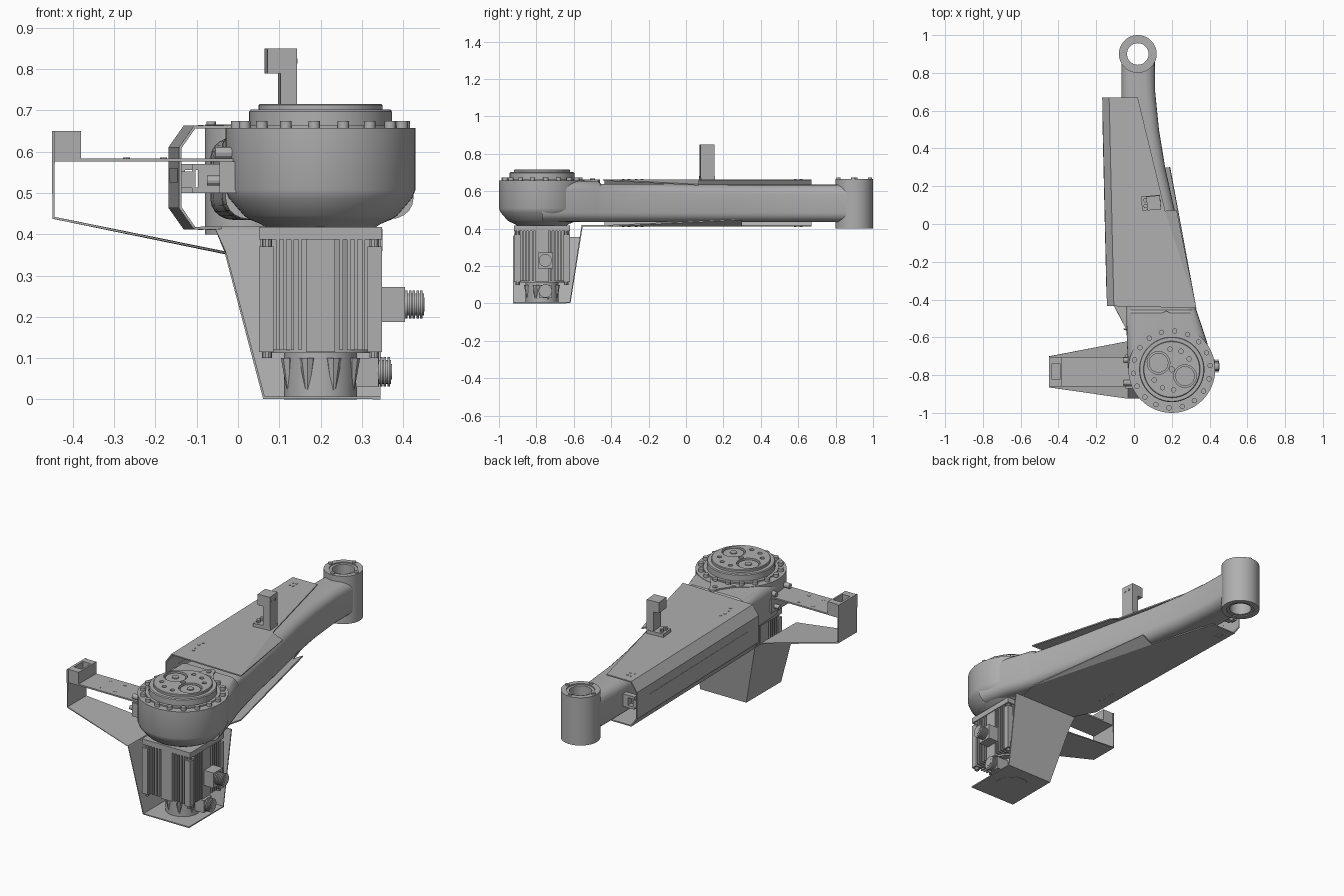
import bpy, bmesh, math
from mathutils import Vector, Matrix

if "Cube" in bpy.data.objects:
    bpy.data.objects.remove(bpy.data.objects["Cube"], do_unlink=True)

grey = bpy.data.materials.new("machine_grey")
GREY = (0.43, 0.43, 0.43, 1)
grey.use_nodes = True
grey.diffuse_color = GREY
grey.node_tree.nodes["Principled BSDF"].inputs["Base Color"].default_value = GREY
HX, HY = 0.2, -0.77      # joint axis
EX, EY = 0.02, 0.9       # far end axis


def finish(name, bm, smooth=False):
    bmesh.ops.remove_doubles(bm, verts=bm.verts, dist=1e-5)
    bmesh.ops.recalc_face_normals(bm, faces=bm.faces)
    me = bpy.data.meshes.new(name)
    bm.to_mesh(me)
    bm.free()
    me.materials.append(grey)
    ob = bpy.data.objects.new(name, me)
    bpy.context.collection.objects.link(ob)
    if smooth:
        bpy.ops.object.select_all(action='DESELECT')
        ob.select_set(True)
        bpy.context.view_layer.objects.active = ob
        bpy.ops.object.shade_smooth_by_angle(angle=math.radians(32))
    return ob


def add_box(bm, lo, hi, turn=0):
    lo, hi = Vector(lo), Vector(hi)
    m = (Matrix.Translation((lo + hi) / 2) @ Matrix.Rotation(turn, 4, 'Z')
         @ Matrix.Diagonal((*(hi - lo), 1)))
    bmesh.ops.create_cube(bm, size=1, matrix=m)


def add_cyl(bm, base, r, h, axis='Z', seg=24, r2=None):
    rot = {'Z': Matrix.Identity(4), 'X': Matrix.Rotation(math.pi / 2, 4, 'Y'),
           'Y': Matrix.Rotation(-math.pi / 2, 4, 'X')}[axis]
    m = Matrix.Translation(base) @ rot @ Matrix.Translation((0, 0, h / 2))
    bmesh.ops.create_cone(bm, cap_ends=True, segments=seg, radius1=r,
                          radius2=r if r2 is None else r2, depth=h, matrix=m)


def lathe(name, profile, cx, cy, seg=64, closed=False):
    bm = bmesh.new()
    pts = profile + profile[:1] if closed else profile
    vs = [bm.verts.new((cx + r, cy, z)) for r, z in pts]
    edges = [bm.edges.new(p) for p in zip(vs, vs[1:])]
    bmesh.ops.spin(bm, geom=vs + edges, cent=(cx, cy, 0), axis=(0, 0, 1),
                   angle=2 * math.pi, steps=seg)
    return finish(name, bm, True)


def sheet(name, polys, thick=0.007):
    bm = bmesh.new()
    for p in polys:
        bm.faces.new([bm.verts.new(v) for v in p])
    ob = finish(name, bm)
    mod = ob.modifiers.new("thickness", 'SOLIDIFY')
    mod.thickness, mod.offset = thick, 0
    return ob


def cut(ob, bm, name):
    cutter = finish(name, bm)
    cutter.hide_render = True
    cutter.hide_set(True)
    mod = ob.modifiers.new(name, 'BOOLEAN')
    mod.operation, mod.object = 'DIFFERENCE', cutter


def ring(cx, cy, r, n, start=0):
    for i in range(n):
        a = start + 2 * math.pi * i / n
        yield cx + r * math.cos(a), cy + r * math.sin(a)


# Joint housing
lathe("joint_housing", [(0, .415), (.13, .415), (.145, .425), (.172, .436), (.185, .445), (.222, .488),
                        (.23, .508), (.23, .657), (.19, .657), (.19, .664), (.1, .664)], HX, HY)
bm = bmesh.new()
for x, y in ring(HX, HY, .204, 18, .1):
    add_cyl(bm, (x, y, .65), .014, .024, seg=12)
finish("housing_bolts", bm, True)

# Turntable with two round pockets and bolt holes
table = lathe("turntable", [(0, .65), (.173, .65), (.173, .697), (.169, .702), (.15, .702),
                            (.15, .713), (.147, .716), (0, .716)], HX, HY)
pockets, gears = bmesh.new(), bmesh.new()
for s in (-1, 1):
    x, y = HX + s * .07, HY - s * .035
    add_cyl(pockets, (x, y, .70), .06, .03, seg=32)
    add_cyl(gears, (x, y, .69), .052, .02, seg=32)
    add_cyl(gears, (x, y, .70), .018, .015, seg=16)
    for k in (-1, 0, 1):
        a = math.radians(63 + 32 * k + (0 if s > 0 else 180))
        add_cyl(pockets, (HX + .108 * math.cos(a), HY + .108 * math.sin(a), .70), .012, .03, seg=12)
add_cyl(pockets, (HX, HY, .70), .013, .03, seg=16)
cut(table, pockets, "turntable_pockets")
finish("turntable_gears", gears, True)

# Lug behind the housing
bm = bmesh.new()
lug = [(.09, -.57), (.25, -.57), (.20, -.50), (.19, -.47), (.17, -.46), (.15, -.47), (.14, -.50)]
f = bm.faces.new([bm.verts.new((x, y, .64)) for x, y in lug])
up = bmesh.ops.extrude_face_region(bm, geom=[f])["geom"]
bmesh.ops.translate(bm, vec=(0, 0, .022), verts=[v for v in up if isinstance(v, bmesh.types.BMVert)])
add_cyl(bm, (.17, -.5, .65), .013, .017, seg=16)
finish("housing_lug", bm)

# Arm: rounded section lofted along y (y, left, right, bottom, top)
stations = [(-.77, -.03, .425, .437, .655), (-.62, -.038, .385, .437, .655),
            (-.47, -.04, .335, .435, .655), (-.455, -.04, .33, .435, .64), (-.2, -.045, .268, .435, .64),
            (.05, -.05, .22, .435, .637), (.3, -.06, .165, .435, .635), (.5, -.065, .132, .435, .635),
            (.7, -.067, .112, .435, .635), (.88, -.067, .11, .435, .635)]
bm = bmesh.new()
loops = []
for y, xl, xr, zb, zt in stations:
    rx, rz, loop = .055, .05, []
    for k, (cx, cz) in enumerate([(xr - rx, zt - rz), (xl + rx, zt - rz),
                                  (xl + rx, zb + rz), (xr - rx, zb + rz)]):
        for i in range(6):
            a = math.pi / 2 * (k + i / 5)
            loop.append(bm.verts.new((cx + rx * math.cos(a), y, cz + rz * math.sin(a))))
    loops.append(loop)
for a, b in zip(loops, loops[1:]):
    for i in range(len(a)):
        j = (i + 1) % len(a)
        bm.faces.new((a[i], a[j], b[j], b[i]))
bm.faces.new(loops[0])
bm.faces.new(loops[-1])
arm = finish("arm", bm, True)
bm = bmesh.new()
add_cyl(bm, (EX, EY, .3), .08, .5, seg=48)
cut(arm, bm, "arm_bore")

# End sleeve
lathe("end_sleeve", [(.057, .405), (.072, .405), (.072, .40), (.1, .40),
                     (.1, .666), (.072, .666), (.072, .66), (.057, .66)], EX, EY, closed=True)
bm = bmesh.new()
for x, y in ring(EX, EY, .085, 4, 1.5):
    add_cyl(bm, (x, y, .66), .011, .013, seg=12)
finish("sleeve_screws", bm, True)

# Folded sheet cover around the arm
N, F = -.435, .67
rows = [(-.105, -.13, .66), (-.14, -.165, .61), (-.14, -.165, .465), (-.105, -.13, .415)]
polys = [[(a, N, z), (b, F, z), (d, F, w), (c, N, w)]
         for (a, b, z), (c, d, w) in zip(rows, rows[1:])]
polys += [[(-.105, N, .66), (.33, -.445, .66), (.165, .07, .66), (.02, F, .66), (-.13, F, .66)],
          [(.33, -.445, .66), (.225, .07, .634), (.165, .07, .66)],
          [(-.105, N, .415), (-.04, -.56, .415), (.3, -.56, .415), (.33, -.445, .415),
           (.13, .3, .415), (.02, F, .415), (-.13, F, .415)],
          [(.33, -.445, .415), (.19, .3, .45), (.13, .3, .415)]]
sheet("arm_cover", polys)
sheet("cover_side_strip", [[(-.1425, -.33, .525), (-.163, .56, .525),
                            (-.163, .56, .56), (-.1425, -.33, .56)]], .009)
bm = bmesh.new()
for x, y in [(-.09, .615), (-.07, .615), (-.09, .585), (-.07, .585),
             (-.05, -.235), (-.055, -.265), (-.05, -.305), (-.04, -.335)]:
    for z in (.66, .41):
        add_cyl(bm, (x, y, z), .007, .005, seg=10)
finish("cover_rivets", bm)

# Clips joining the cover to the arm, each an eye plate between two blocks
bm = bmesh.new()
for y, dx in ((-.40, .025), (.62, 0)):
    add_box(bm, (-.163 + dx, y, .512), (-.137 + dx, y + .03, .552))
    add_box(bm, (-.088, y, .50), (-.045, y + .03, .57))
    for z in (.50, .556):
        add_box(bm, (-.137 + dx, y, z), (-.085, y + .03, z + .014))
    for x in (-.137 + dx, -.097):
        add_box(bm, (x, y, .51), (x + .009, y + .03, .56))
finish("cover_clips", bm)

# Upright sensor post on the cover
bm = bmesh.new()
T = .09
add_box(bm, (.04, .075, .662), (.14, .15, .682), T)
add_box(bm, (.10, .075, .67), (.14, .15, .85), T)
add_box(bm, (.068, .073, .79), (.105, .147, .85), T)
for y in (.095, .125):
    add_cyl(bm, (.06, y, .68), .011, .018, seg=10)
    add_cyl(bm, (.138, y, .82), .006, .006, 'X', 10)
finish("sensor_post", bm)

# Side bracket: tie plate, hollow end block, boss on the housing
bm = bmesh.new()
add_box(bm, (-.445, -.86, .576), (0, -.705, .584))
for lo, hi in [((-.447, -.86), (-.437, -.705)), ((-.39, -.86), (-.38, -.705)),
               ((-.445, -.86), (-.38, -.82)), ((-.445, -.74), (-.38, -.705))]:
    add_box(bm, (*lo, .576), (*hi, .65))
for x in (-.27, -.18):
    for y in (-.825, -.735):
        add_cyl(bm, (x, y, .58), .009, .0055, seg=10)
finish("side_bracket", bm)
bm = bmesh.new()
add_box(bm, (-.045, -.87, .50), (.06, -.69, .576))
for y in (-.84, -.72):
    add_cyl(bm, (-.055, y, .597), .014, .06, 'X', 12)
    add_cyl(bm, (-.075, y, .53), .012, .06, 'X', 12)
finish("bracket_boss", bm)

# Motor guard: strap, slanted side, floor and back plate
S0, S1, B0, B1 = -.447, -.03, .063, .345
sheet("motor_guard", [
    [(S0, -.865, .65), (S0, -.70, .65), (S0, -.70, .44), (S0, -.865, .44)],
    [(S0, -.865, .44), (S0, -.70, .44), (S1, -.62, .355), (S1, -.925, .355)],
    [(S1, -.925, .355), (S1, -.565, .355), (B0, -.62, .004), (B0, -.925, .004)],
    [(B0, -.925, .004), (B0, -.62, .004), (B1, -.62, .004), (B1, -.925, .004)],
    [(B0, -.62, .004), (B1, -.62, .004), (.35, -.556, .412), (-.055, -.556, .412), (S1, -.565, .355)]])

# Motor body: one finned quarter repeated around the axis, then core and flange
bm = bmesh.new()
add_box(bm, (HX - .035, HY - .145, .115), (HX + .035, HY - .08, .405))
for s in (-1, 1):
    for k in range(4):
        x = HX + s * (.05 + .018 * k)
        add_box(bm, (x - .004, HY - .146, .12), (x + .004, HY - .07, .40))
add_box(bm, (HX + .114, HY - .149, .115), (HX + .149, HY - .114, .37))
for z in (.10, .37):
    add_cyl(bm, (HX + .13, HY - .13, z), .012, .02, seg=10)
bmesh.ops.spin(bm, geom=bm.verts[:] + bm.edges[:] + bm.faces[:], cent=(HX, HY, 0), axis=(0, 0, 1),
               angle=1.5 * math.pi, steps=3, use_duplicate=True)
add_cyl(bm, (HX, HY, .112), .128, .30, seg=32)
add_box(bm, (HX - .149, HY - .149, .388), (HX + .149, HY + .149, .418))
finish("motor_body", bm, True)

# Motor tail with tapered ribs
bm = bmesh.new()
add_cyl(bm, (HX, HY, .0), .088, .115, seg=32)
for x, y in ring(HX, HY, .082, 8, .39):
    add_cyl(bm, (x, y, .02), .006, .08, seg=8, r2=.02)
finish("motor_tail", bm, True)

# Cable connectors
bm = bmesh.new()
CY = -.752
add_box(bm, (.33, CY - .04, .188), (.405, CY + .04, .272))
add_box(bm, (.27, CY - .035, .03), (.34, CY + .035, .10))
for x0, z, r, n in [(.405, .23, .031, 5), (.335, .067, .033, 4)]:
    add_cyl(bm, (x0, CY, z), r - .004, n * .009, 'X')
    for k in range(n):
        add_cyl(bm, (x0 + k * .009, CY, z), r + .003, .006, 'X')
    add_cyl(bm, (x0 + n * .009 - .002, CY, z), r - .014, .004, 'X', 16)
finish("cable_connectors", bm, True)
